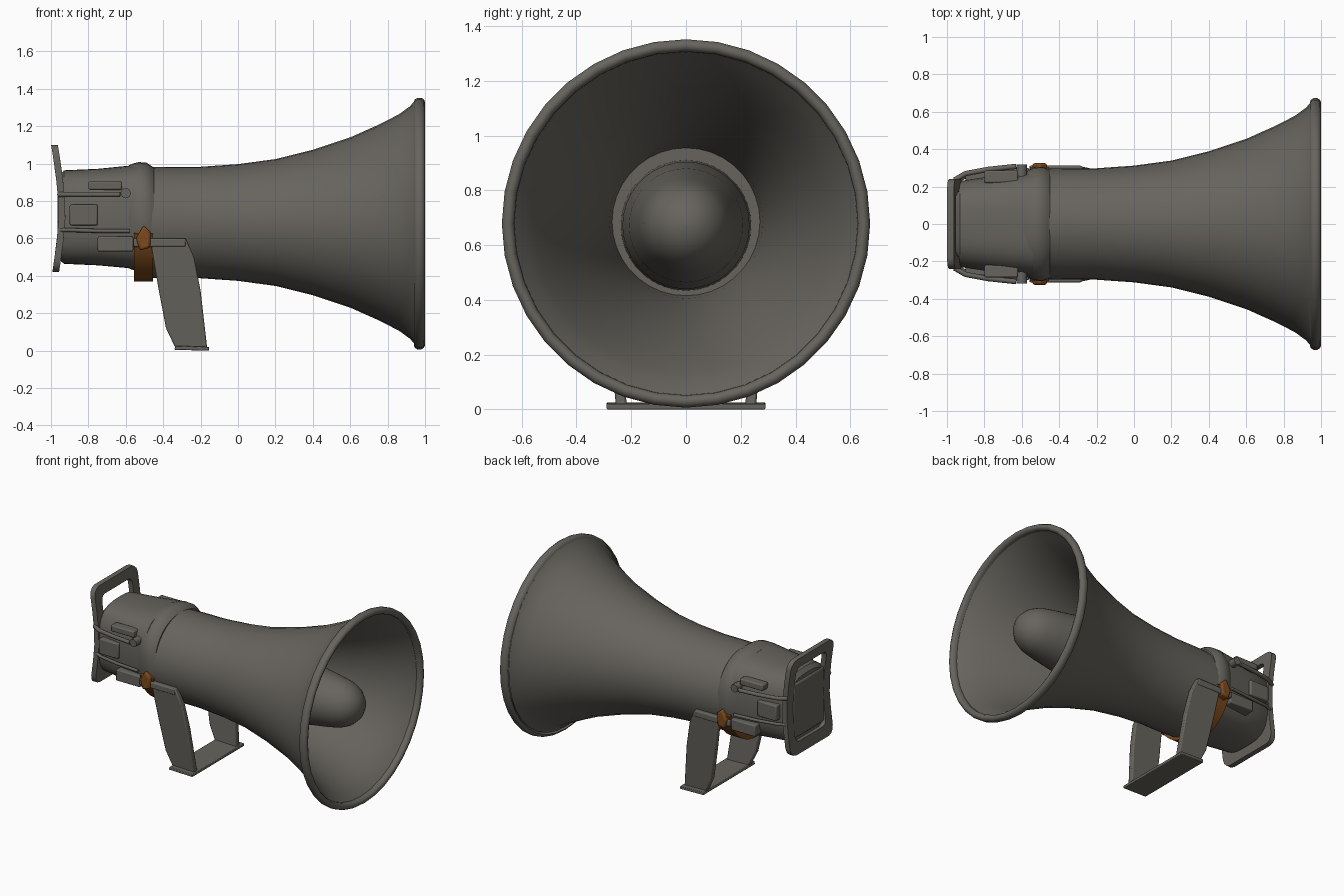
import bpy, bmesh, math
from mathutils import Vector

if "Cube" in bpy.data.objects:
    bpy.data.objects.remove(bpy.data.objects["Cube"])


def material(name, rgb):
    m = bpy.data.materials.new(name)
    m.diffuse_color = (*rgb, 1)
    m.use_nodes = True
    m.node_tree.nodes["Principled BSDF"].inputs["Base Color"].default_value = m.diffuse_color
    return m


GREY = material("warm_grey", (0.135, 0.127, 0.11))
ORANGE = material("rust_orange", (0.2, 0.068, 0.012))
ZC = 0.685  # height of the horn axis


def finish(name, bm, mat, angle=40, bevel=0):
    bmesh.ops.recalc_face_normals(bm, faces=bm.faces)
    me = bpy.data.meshes.new(name)
    bm.to_mesh(me)
    bm.free()
    me.materials.append(mat)
    ob = bpy.data.objects.new(name, me)
    bpy.context.collection.objects.link(ob)
    if bevel:
        b = ob.modifiers.new("bevel", "BEVEL")
        b.width, b.segments = bevel, 2
    bpy.ops.object.select_all(action="DESELECT")
    ob.select_set(True)
    bpy.context.view_layer.objects.active = ob
    bpy.ops.object.shade_smooth_by_angle(angle=math.radians(angle))
    return ob


def loft(name, rings, mat=GREY, n=36, power=2.0, caps=(True, True), angle=40):
    """Skin along x through superellipses (x, half_width, half_height, z)."""
    bm = bmesh.new()
    loops = []
    for x, ry, rz, zc in rings:
        loop = []
        for i in range(n):
            a = math.tau * i / n
            c, s = math.cos(a), math.sin(a)
            y = ry * math.copysign(abs(c) ** (2 / power), c)
            z = rz * math.copysign(abs(s) ** (2 / power), s)
            loop.append(bm.verts.new((x, y, zc + z)))
        loops.append(loop)
    for a, b in zip(loops, loops[1:]):
        for i in range(n):
            j = (i + 1) % n
            bm.faces.new((a[i], a[j], b[j], b[i]))
    if caps[0]:
        bm.faces.new(loops[0])
    if caps[1]:
        bm.faces.new(loops[-1])
    return finish(name, bm, mat, angle)


def turned(name, prof, **kw):
    return loft(name, [(x, r, r, z) for x, r, z in prof], **kw)


def prism(name, pts, y_in, y_out, mat=GREY, bevel=0.008):
    """Side profile (x, z) between two y positions, given as functions of z."""
    bm = bmesh.new()
    a = [bm.verts.new((x, y_in(z), z)) for x, z in pts]
    b = [bm.verts.new((x, y_out(z), z)) for x, z in pts]
    bm.faces.new(a)
    bm.faces.new(b)
    for i in range(len(pts)):
        j = (i + 1) % len(pts)
        bm.faces.new((a[i], a[j], b[j], b[i]))
    return finish(name, bm, mat, 40, bevel)


def box(name, x0, x1, y0, y1, z0, z1, mat=GREY, bevel=0.008):
    return prism(name, [(x0, z0), (x1, z0), (x1, z1), (x0, z1)],
                 lambda z: y0, lambda z: y1, mat, bevel)


def rod(name, pts, r):
    cu = bpy.data.curves.new(name, "CURVE")
    cu.dimensions = "3D"
    cu.bevel_depth, cu.bevel_resolution, cu.use_fill_caps = r, 2, True
    sp = cu.splines.new("POLY")
    sp.points.add(len(pts) - 1)
    for p, q in zip(sp.points, pts):
        p.co = (*q, 1)
    cu.materials.append(GREY)
    ob = bpy.data.objects.new(name, cu)
    bpy.context.collection.objects.link(ob)


# Flared horn: outer wall, rolled lip, inner wall down to the throat
outer = [(-0.5, .295), (-.35, .298), (-.2, .298), (0, .312), (.2, .339), (.4, .389),
         (.6, .455), (.75, .522), (.86, .578), (.92, .622), (.94, .645)]
lip = [(.97 + .03 * math.cos(a), .65 + .024 * math.sin(a))
       for a in [math.radians(d) for d in (180, 145, 110, 70, 35, 0, -35, -70, -110)]]
inner = [(.92, .592), (.86, .552), (.75, .497), (.6, .43), (.4, .364),
         (.2, .312), (0, .28), (-.1, .27)]
turned("horn", [(x, r, ZC) for x, r in outer], caps=(True, False))
turned("horn_lip", [(x, r, .679) for x, r in lip], caps=(False, False), angle=60)
turned("horn_inside", [(.962, .627, .679)] + [(x, r, ZC) for x, r in inner],
       caps=(False, True))

# Bullet-shaped driver in the mouth
turned("driver_cone", [(-.1, .238, .672), (.2, .232, .672), (.5, .208, .672),
                       (.75, .172, .672), (.84, .155, .672), (.9, .128, .672),
                       (.945, .085, .672), (.965, .04, .672), (.97, .004, .672)], angle=60)

# Rear housing and its collar
loft("rear_housing", [(-.955, .215, .225, .71), (-.93, .23, .25, .714),
                      (-.75, .258, .258, .714), (-.54, .28, .278, .715)],
     power=3, n=40)
loft("collar", [(-.585, .275, .275, .715), (-.56, .292, .285, .716),
                (-.53, .303, .29, .718), (-.49, .306, .289, .716),
                (-.465, .297, .289, .7), (-.45, .29, .289, .69)], power=2.3)


# Bowed guard frame on the back
def guard(name):
    bm = bmesh.new()

    def loop(hw, z0, z1, r, x_off):
        out = []
        for cy, cz, start in ((hw - r, z1 - r, 0), (-hw + r, z1 - r, 90),
                              (-hw + r, z0 + r, 180), (hw - r, z0 + r, 270)):
            ends = [(cy + r * math.cos(math.radians(start + d)),
                     cz + r * math.sin(math.radians(start + d))) for d in (0, 30, 60, 90)]
            out += ends
            if start in (90, 270):  # bend points along the upright sides
                lo, hi = ends[-1], None
                for t in (.2, .4, .6, .8):
                    za, zb = (z1 - r, z0 + r) if start == 90 else (z0 + r, z1 - r)
                    if start == 90:
                        out.append((-hw, za + (zb - za) * t))
                    else:
                        out.append((hw, za + (zb - za) * t))
        res = []
        for y, z in out:
            x = -.94 - .038 * (abs(z - .74) / .34) ** 1.5
            res.append(bm.verts.new((x + x_off, y, z)))
        return res

    ls = [loop(.24, .42, 1.10, .06, -.018), loop(.24, .42, 1.10, .06, .018),
          loop(.17, .50, 1.03, .04, .018), loop(.17, .50, 1.03, .04, -.018)]
    n = len(ls[0])
    for k in range(4):
        a, b = ls[k], ls[(k + 1) % 4]
        for i in range(n):
            j = (i + 1) % n
            bm.faces.new((a[i], a[j], b[j], b[i]))
    return finish(name, bm, GREY, 50)


guard("rear_guard")
box("rear_lid", -.965, -.93, -.175, .175, .52, .91, bevel=.015)

# Details repeated on both sides
for s, side in ((-1, "near"), (1, "far")):
    # Carrying grip leg
    prism(side + "_grip_leg",
          [(-.47, .60), (-.28, .60), (-.235, .5), (-.2, .32), (-.165, .015),
           (-.335, .015), (-.385, .12), (-.425, .33)],
          lambda z: s * (.215 + .09 * z), lambda z: s * (.255 + .09 * z))
    # Clamp where the leg meets the horn
    box(side + "_grip_clamp", -.56, -.28, s * .25, s * .312, .555, .60)
    # Side rod, pivot, rail, latch blocks
    rod(side + "_side_rod", [(-.96, s * .235, .835), (-.9, s * .27, .835),
                             (-.78, s * .292, .835), (-.63, s * .308, .835)], .014)
    rod(side + "_lower_rod", [(-.96, s * .225, .645), (-.9, s * .255, .645),
                              (-.75, s * .275, .64), (-.58, s * .29, .64)], .011)
    rod(side + "_pivot", [(-.6, s * .25, .842), (-.6, s * .318, .842)], .028)
    box(side + "_latch", -.9, -.75, s * .22, s * .275, .67, .78)
    box(side + "_upper_latch", -.8, -.62, s * .22, s * .285, .86, .905)
    box(side + "_rail", -.75, -.56, s * .2, s * .3, .53, .61)
    # Orange knob at the end of the strap
    prism(side + "_strap_knob", [(-.505, .67), (-.465, .63), (-.47, .55),
                                 (-.525, .535), (-.545, .6)],
          lambda z: s * .26, lambda z: s * .325, ORANGE, .012)

# Foot bar joining the grip legs
prism("grip_foot", [(-.34, .004), (-.155, 0), (-.155, .02), (-.335, .026)],
      lambda z: -.29, lambda z: .29, bevel=.004)

# Orange strap slung under the collar
bm = bmesh.new()
prev, N = None, 20
rings = []
for i in range(N + 1):
    a = math.radians(192 + 156 * i / N)
    c, s = math.cos(a), math.sin(a)
    x0, x1 = -.555, -.455
    rings.append([bm.verts.new((x, r * c, .69 + r * k * s)) for x, r, k in
                  ((x0, .27, 1), (x1, .27, 1), (x1, .312, 1.03), (x0, .312, 1.03))])
for a, b in zip(rings, rings[1:]):
    for i in range(4):
        j = (i + 1) % 4
        bm.faces.new((a[i], a[j], b[j], b[i]))
bm.faces.new(rings[0])
bm.faces.new(rings[-1])
finish("under_strap", bm, ORANGE)
